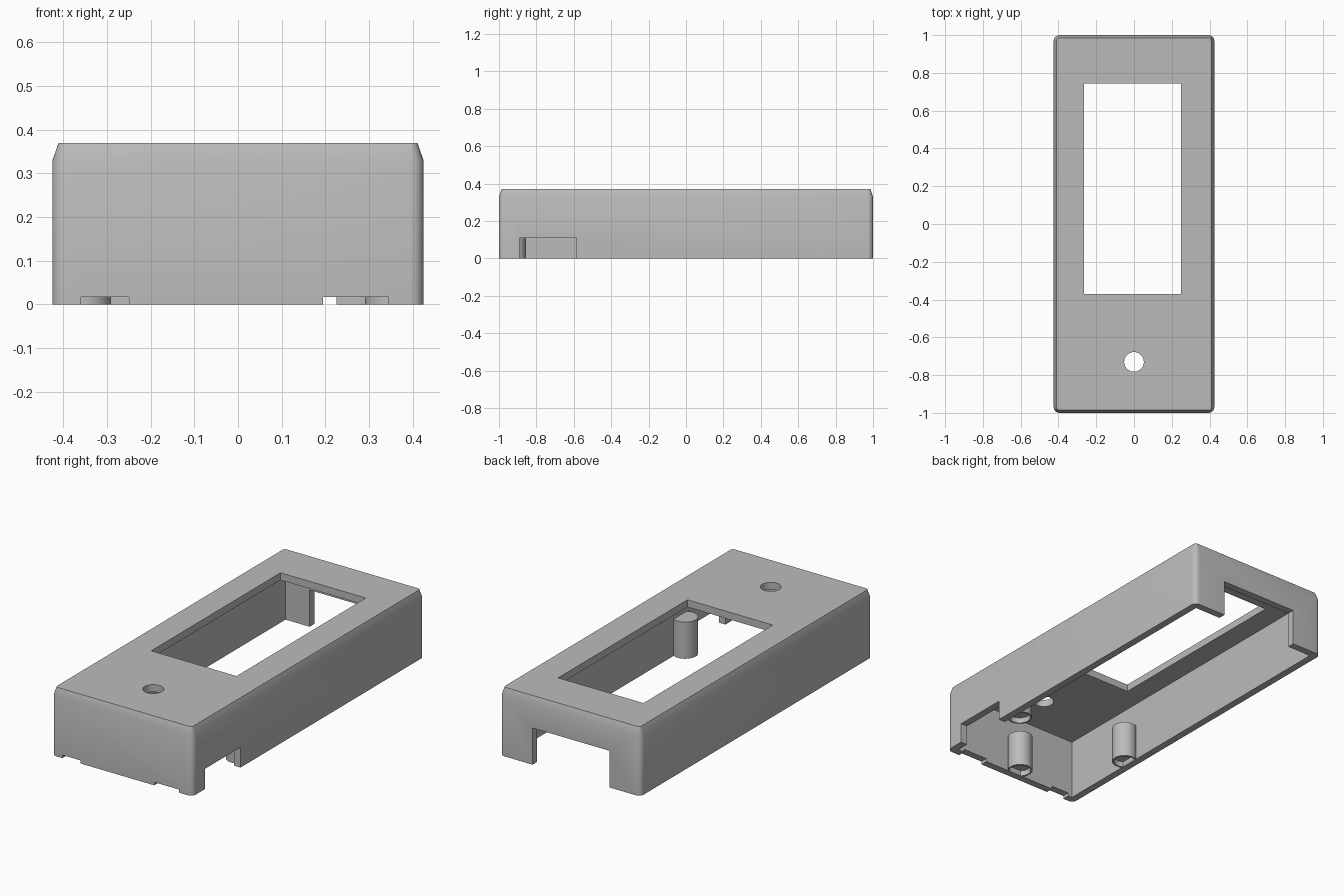
import bpy, bmesh, math
from mathutils import Matrix

if "Cube" in bpy.data.objects:
    bpy.data.objects.remove(bpy.data.objects["Cube"])

HX, HY, H = 0.425, 1.0, 0.37   # half width, half length, height
WALL, ROOF = 0.04, 0.33        # wall thickness, underside of the top

grey = bpy.data.materials.new("light_grey_plastic")
grey.use_nodes = True
color = (0.5, 0.5, 0.5, 1)
grey.diffuse_color = color
grey.node_tree.nodes["Principled BSDF"].inputs["Base Color"].default_value = color


def finish(name, bm):
    bmesh.ops.recalc_face_normals(bm, faces=bm.faces)
    mesh = bpy.data.meshes.new(name)
    bm.to_mesh(mesh)
    bm.free()
    mesh.materials.append(grey)
    obj = bpy.data.objects.new(name, mesh)
    bpy.context.collection.objects.link(obj)
    return obj


def box(name, x, y, z):
    bm = bmesh.new()
    size = Matrix.Diagonal((x[1] - x[0], y[1] - y[0], z[1] - z[0], 1))
    mid = Matrix.Translation((sum(x) / 2, sum(y) / 2, sum(z) / 2))
    bmesh.ops.create_cube(bm, size=1, matrix=mid @ size)
    return finish(name, bm)


def cylinder(name, x, y, z0, z1, r):
    bm = bmesh.new()
    bmesh.ops.create_cone(bm, cap_ends=True, segments=40, radius1=r, radius2=r,
                          depth=z1 - z0, matrix=Matrix.Translation((x, y, (z0 + z1) / 2)))
    return finish(name, bm)


def rounded_ring(bm, inset, z, r=0.03, steps=6):
    verts = []
    for k, (sx, sy) in enumerate([(1, 1), (-1, 1), (-1, -1), (1, -1)]):
        for i in range(steps + 1):
            a = (k + i / steps) * math.pi / 2
            verts.append(bm.verts.new((sx * (HX - r) + (r - inset) * math.cos(a),
                                       sy * (HY - r) + (r - inset) * math.sin(a), z)))
    return verts


def cut(obj, cutter):
    mod = obj.modifiers.new("cut", "BOOLEAN")
    mod.operation, mod.solver, mod.object = "DIFFERENCE", "EXACT", cutter
    bpy.context.view_layer.objects.active = obj
    bpy.ops.object.modifier_apply(modifier=mod.name)
    bpy.data.objects.remove(cutter)


def shade(obj):
    bpy.ops.object.select_all(action="DESELECT")
    obj.select_set(True)
    bpy.context.view_layer.objects.active = obj
    bpy.ops.object.shade_smooth_by_angle(angle=math.radians(20))


# Outer shell with rounded corners and a steep bevel around the top
bm = bmesh.new()
rings = [rounded_ring(bm, 0, 0), rounded_ring(bm, 0, H - 0.04), rounded_ring(bm, 0.014, H)]
for low, high in zip(rings, rings[1:]):
    for i in range(len(low)):
        j = (i + 1) % len(low)
        bm.faces.new((low[i], low[j], high[j], high[i]))
bm.faces.new(rings[0][::-1])
bm.faces.new(rings[-1])
case = finish("case_shell", bm)

# Hollow inside, display window, round hole, side and end openings, front notches
cut(case, box("cavity", (WALL - HX, HX - WALL), (WALL - HY, HY - WALL), (-0.1, ROOF)))
cut(case, box("window", (-0.265, 0.25), (-0.37, 0.745), (0.2, 0.5)))
cut(case, cylinder("round_hole", 0, -0.73, 0.2, 0.5, 0.052))
cut(case, box("side_opening", (0.3, 0.5), (-0.89, -0.585), (-0.1, 0.11)))
cut(case, box("back_opening", (-0.24, 0.226), (0.9, 1.1), (-0.1, 0.2)))
for x in ((-0.36, -0.25), (0.195, 0.345)):
    cut(case, box("front_notch", x, (-1.1, -0.9), (-0.1, 0.017)))
shade(case)

# Short posts joined to the walls, each with a shallow recess underneath
for name, x, y in (("front_post", 0, -0.92), ("left_post", 0.355, -0.5), ("right_post", -0.355, -0.5)):
    post = cylinder(name, x, y, 0, 0.2, 0.064)
    cut(post, cylinder("recess", x, y, -0.1, 0.03, 0.055))
    shade(post)
